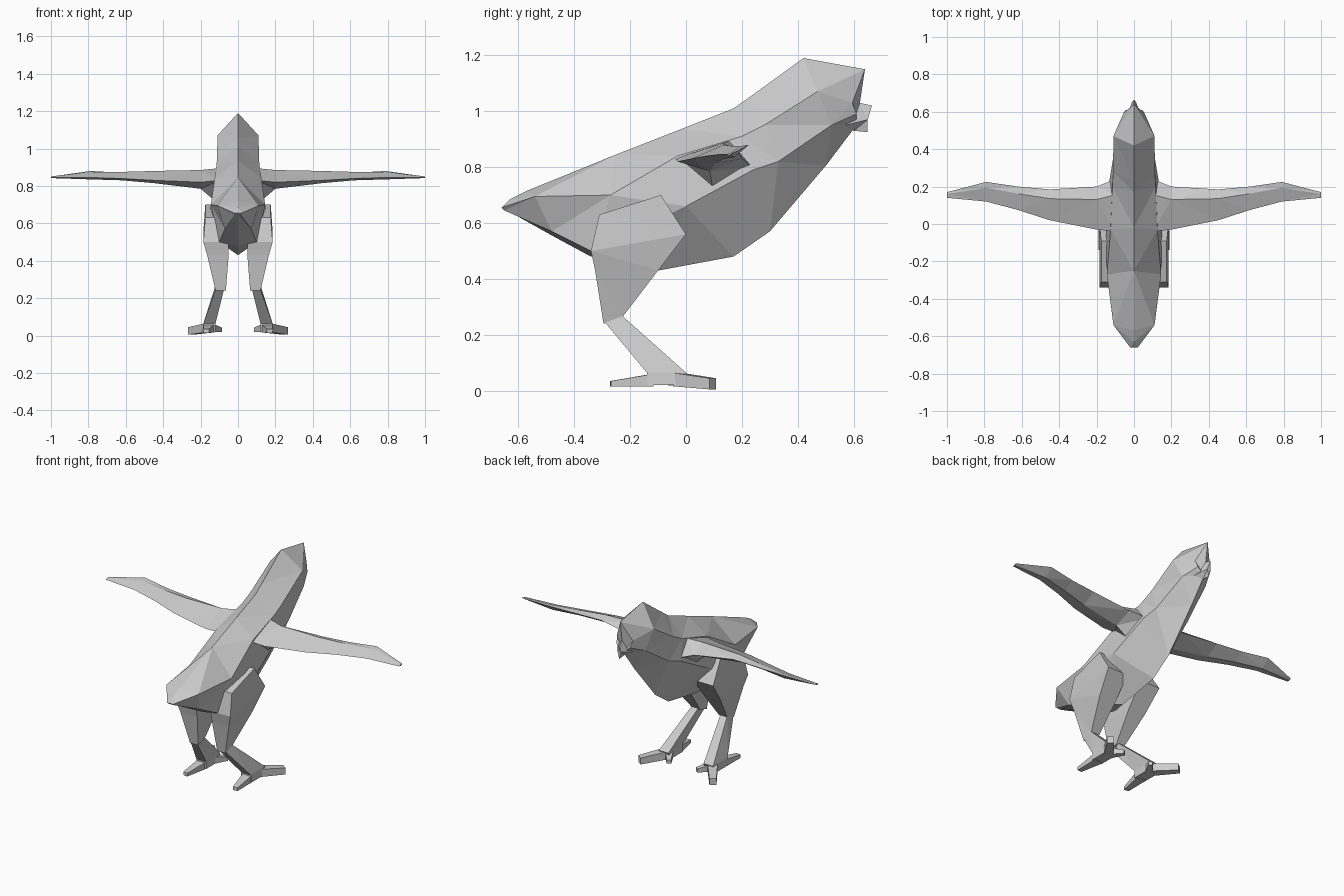
import bpy, bmesh
from mathutils import Vector

if "Cube" in bpy.data.objects:
    bpy.data.objects.remove(bpy.data.objects["Cube"])


def loft(name, rings, mirror=False):
    """Skin a list of equal-length point rings, cap both ends, keep facets flat."""
    bm = bmesh.new()
    rows = [[bm.verts.new(p) for p in r] for r in rings]
    n = len(rows[0])
    for a, b in zip(rows, rows[1:]):
        for i in range(n):
            j = (i + 1) % n
            bm.faces.new((a[i], a[j], b[j], b[i]))
    bm.faces.new(rows[0])
    bm.faces.new(rows[-1])
    bmesh.ops.triangulate(bm, faces=bm.faces[:])
    bmesh.ops.recalc_face_normals(bm, faces=bm.faces[:])
    me = bpy.data.meshes.new(name)
    bm.to_mesh(me)
    bm.free()
    ob = bpy.data.objects.new(name, me)
    bpy.context.collection.objects.link(ob)
    if mirror:
        ob.modifiers.new("mirror", 'MIRROR')
    return ob


# Body, neck and head: top ridge, upper side, lower side, keel
stations = [
    ((-.63, .685), (.02, -.66, .655), (.015, -.65, .645), (-.64, .645)),
    ((-.57, .715), (.11, -.54, .695), (.07, -.48, .57), (-.47, .55)),
    ((-.25, .845), (.145, -.27, .70), (.10, -.34, .50), (-.34, .48)),
    ((-.02, .935), (.125, -.03, .84), (.15, 0, .66), (-.10, .43)),
    ((.17, 1.01), (.115, .20, .91), (.13, .24, .79), (.17, .48)),
    ((.23, 1.052), (.112, .28, .95), (.115, .33, .82), (.30, .57)),
    ((.42, 1.19), (.11, .47, 1.07), (.085, .52, .95), (.50, .805)),
    ((.64, 1.15), (.055, .595, 1.03), (.045, .61, .99), (.61, .95)),
]
loft("body", [[(0, *t), s, l, (0, *k), (-l[0], *l[1:]), (-s[0], *s[1:])]
              for t, s, l, k in stations])

# Beak
loft("beak", [
    [(-.04, .57, .95), (0, .62, 1.03), (.04, .57, .95), (0, .60, .93)],
    [(-.012, .65, .97), (0, .665, 1.02), (.012, .65, .97), (0, .65, .925)],
])

# Wings: x, leading y/z, trailing y/z, upper z, lower z
wing = [
    (.10, .24, .80, -.04, .83, .895, .70),
    (.20, .20, .83, -.03, .82, .885, .785),
    (.45, .185, .865, .02, .83, .88, .815),
    (.62, .20, .87, .075, .84, .875, .83),
    (.79, .225, .88, .12, .845, .875, .835),
    (1.0, .17, .85, .14, .845, .851, .842),
]
loft("wings", [[(x, ly, lz), (x, ly * .7 + ty * .3, up), (x, ty, tz),
                (x, (ly + ty) / 2, lo)]
               for x, ly, lz, ty, tz, up, lo in wing], True)


def limb(name, rows):
    """Four-sided limb; rows: back y/z, front y/z, inner x, outer x."""
    loft(name, [[(xi, by, bz), (xo, by, bz), (xo, fy, fz), (xi, fy, fz)]
                for by, bz, fy, fz, xi, xo in rows], True)


# Thighs and shanks
limb("thighs", [
    (-.31, .63, -.09, .70, .07, .175),
    (-.34, .50, .00, .56, .05, .185),
    (-.325, .43, -.10, .43, .05, .165),
    (-.295, .24, -.23, .26, .065, .12),
])
limb("shanks", [
    (-.29, .245, -.23, .27, .075, .12),
    (-.14, .065, 0, .065, .12, .185),
    (-.14, .02, -.02, .02, .12, .19),
])


def toe(name, start, end, w0, w1, h0, h1):
    """Tapered block between two ground-plan points."""
    a, b = Vector(start), Vector(end)
    d = (b - a).normalized()
    side = Vector((-d.y, d.x, 0))
    up = Vector((0, 0, 1))
    loft(name, [[p + side * w + up * h, p - side * w + up * h,
                 p - side * w - up * h, p + side * w - up * h]
                for p, w, h in ((a, w0, h0), (b, w1, h1))], True)


# Toes: forward outer, forward inner, rear
toe("front_outer_toes", (.16, -.03, .04), (.25, .095, .025), .028, .02, .024, .02)
toe("front_inner_toes", (.15, -.05, .04), (.095, .03, .03), .025, .012, .022, .012)
toe("rear_toes", (.155, -.12, .038), (.17, -.27, .025), .03, .015, .022, .01)
